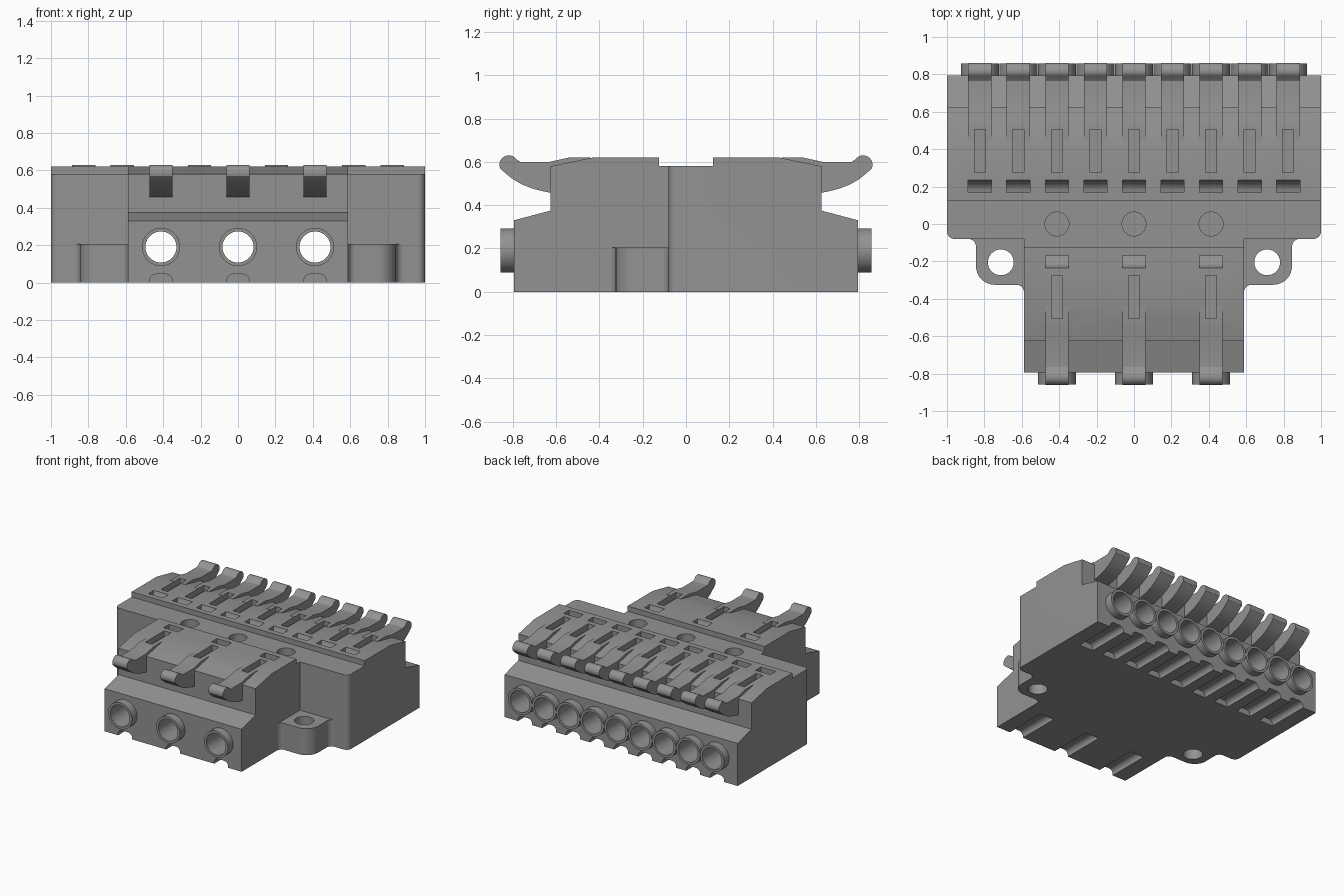
import bpy, bmesh
from math import sin, cos, radians
from mathutils import Vector

old = bpy.data.objects.get("Cube")
if old:
    bpy.data.objects.remove(old)

grey = bpy.data.materials.new("housing grey")
grey.use_nodes = True
GREY = (0.29, 0.29, 0.29, 1)
grey.diffuse_color = GREY
grey.node_tree.nodes["Principled BSDF"].inputs["Base Color"].default_value = GREY

PLACE = {"X": lambda a, b, t: (t, a, b),
         "Y": lambda a, b, t: (a, t, b),
         "Z": lambda a, b, t: (a, b, t)}


def arc(cx, cy, r, start, end, steps=8):
    angles = [radians(start + (end - start) * i / steps) for i in range(steps + 1)]
    return [(cx + r * cos(a), cy + r * sin(a)) for a in angles]


def circle(cx, cy, r):
    return arc(cx, cy, r, 0, 360, 40)[:-1]


def add_prism(bm, outline, axis, lo, hi):
    """Extrude a closed 2D outline along an axis."""
    ends = [[bm.verts.new(PLACE[axis](a, b, t)) for a, b in outline] for t in (lo, hi)]
    faces = [bm.faces.new(e) for e in ends]
    n = len(outline)
    for i in range(n):
        j = (i + 1) % n
        faces.append(bm.faces.new((ends[0][i], ends[0][j], ends[1][j], ends[1][i])))
    bmesh.ops.recalc_face_normals(bm, faces=faces)


def finish(bm, name):
    mesh = bpy.data.meshes.new(name)
    bm.to_mesh(mesh)
    bm.free()
    mesh.materials.append(grey)
    obj = bpy.data.objects.new(name, mesh)
    bpy.context.collection.objects.link(obj)
    return obj


def prism(name, outline, axis, lo, hi):
    bm = bmesh.new()
    add_prism(bm, outline, axis, lo, hi)
    return finish(bm, name)


def flip(outline):
    return [(-a, b) for a, b in outline]


def box(x0, x1, y0, y1):
    return [(x0, y0), (x1, y0), (x1, y1), (x0, y1)]


PITCH = 0.206
REAR = [PITCH * (i - 4) for i in range(9)]
FRONT = [-2 * PITCH, 0, 2 * PITCH]
HOLE_Z, HOLE_R, COLLAR_R = 0.19, 0.083, 0.102
BANKS = ((1, "rear", REAR), (-1, "front", FRONT))
parts = []

# Stepped terminal blocks: shared outer profile, then each inner end
outer = [(0.125, 0.62), (0.43, 0.62), (0.625, 0.58), (0.625, 0.375),
         (0.795, 0.33), (0.795, 0)]
bm = bmesh.new()
add_prism(bm, [(-0.08, 0), (-0.08, 0.58), (0.125, 0.58)] + outer, "X", -1, 1)
corners = [e for e in bm.edges if all(abs(v.co.y + 0.08) < 0.001 for v in e.verts)
           and abs(e.verts[0].co.z - e.verts[1].co.z) > 0.5]
bmesh.ops.bevel(bm, geom=corners, offset=0.04, segments=6, profile=0.5, affect="EDGES")
rear_block = finish(bm, "rear_block")
front_block = prism("front_block",
                    flip([(0.04, 0), (0.04, 0.58), (0.125, 0.58)] + outer),
                    "X", -0.588, 0.588)
parts += [rear_block, front_block]

# Mounting ears with filleted outline
ear = ([(0.55, -0.05), (0.55, -0.365)] + arc(0.628, -0.365, 0.04, 180, 90)
       + arc(0.745, -0.225, 0.1, -90, 0) + arc(0.885, -0.12, 0.04, 180, 90)
       + [(0.885, -0.05)])
for side, label in ((1, "left"), (-1, "right")):
    parts.append(prism(label + "_mounting_ear", ear if side > 0 else flip(ear), "Z", 0, 0.205))

# Release levers and wire-entry collars
lever = ([(0.44, 0.5), (0.44, 0.62), (0.54, 0.62), (0.63, 0.6), (0.765, 0.6),
          (0.785, 0.613)] + arc(0.818, 0.586, 0.044, 125, -20, 10)
         + [(0.835, 0.548), (0.8, 0.52), (0.76, 0.497), (0.71, 0.477), (0.66, 0.464),
            (0.6, 0.452)])
for side, label, xs in BANKS:
    shape = lever if side > 0 else flip(lever)
    for i, x in enumerate(xs):
        parts.append(prism(f"{label}_lever_{i + 1}", shape, "X", x - 0.0625, x + 0.0625))
        lo, hi = sorted((side * 0.76, side * 0.857))
        parts.append(prism(f"{label}_collar_{i + 1}", circle(x, HOLE_Z, COLLAR_R), "Y", lo, hi))

# One cutter holding every opening
cut = bmesh.new()
pocket = [(0.168, 0.65), (0.168, 0.55), (0.19, 0.553), (0.212, 0.568),
          (0.228, 0.592), (0.235, 0.62), (0.235, 0.65)]
for side, label, xs in BANKS:
    for x in xs:
        add_prism(cut, pocket if side > 0 else flip(pocket), "X", x - 0.0625, x + 0.0625)
        lo, hi = sorted((side * 0.275, side * 0.505))
        add_prism(cut, box(x - 0.029, x + 0.029, lo, hi), "Z", 0.575, 0.7)
        groove = ([(x + 0.06, -0.05)] + arc(x + 0.025, 0.01, 0.035, 0, 90, 6)
                  + arc(x - 0.025, 0.01, 0.035, 90, 180, 6) + [(x - 0.06, -0.05)])
        lo, hi = sorted((side * 0.46, side * 0.9))
        add_prism(cut, groove, "Y", lo, hi)
for x in REAR:
    through = any(abs(x - f) < 0.01 for f in FRONT)
    add_prism(cut, circle(x, HOLE_Z, HOLE_R), "Y", -1 if through else 0.1, 1)
for x in FRONT:
    add_prism(cut, circle(x, 0, 0.064), "Z", 0.4, 0.7)
for x in (-0.712, 0.712):
    add_prism(cut, circle(x, -0.205, 0.069), "Z", -0.1, 0.3)
cutter = finish(cut, "opening_cutter")
cutter.hide_render = True

# Cut openings and shade the curved walls
for obj in parts:
    mod = obj.modifiers.new("openings", "BOOLEAN")
    mod.operation = "DIFFERENCE"
    mod.solver = "EXACT"
    mod.object = cutter
    bpy.ops.object.select_all(action="DESELECT")
    obj.select_set(True)
    bpy.context.view_layer.objects.active = obj
    bpy.ops.object.modifier_apply(modifier=mod.name)
    bpy.ops.object.shade_smooth_by_angle(angle=radians(30))
bpy.data.objects.remove(cutter)
